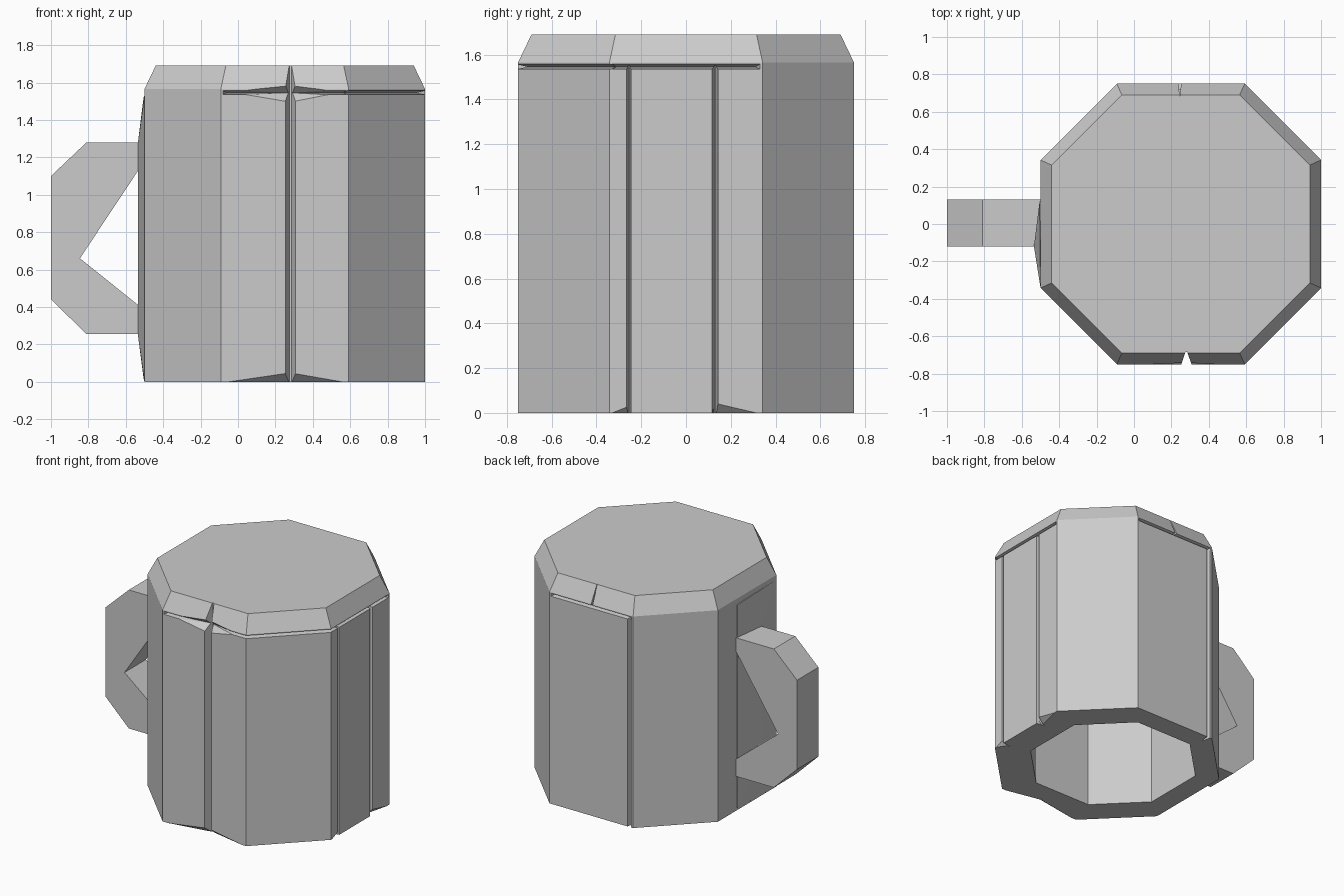
import bpy, bmesh
from math import radians, sin, cos

if "Cube" in bpy.data.objects:
    bpy.data.objects.remove(bpy.data.objects["Cube"])

CX = 0.25          # body axis sits right of the origin


def make(name, bm):
    bmesh.ops.recalc_face_normals(bm, faces=bm.faces)
    me = bpy.data.meshes.new(name)
    bm.to_mesh(me)
    bm.free()
    ob = bpy.data.objects.new(name, me)
    bpy.context.collection.objects.link(ob)
    return ob


def hull(name, pts):
    bm = bmesh.new()
    for p in pts:
        bm.verts.new(p)
    res = bmesh.ops.convex_hull(bm, input=bm.verts)
    junk = [v for v in bm.verts if not v.link_faces]
    bmesh.ops.delete(bm, geom=junk, context='VERTS')
    return make(name, bm)


def octagon(bm, a, c, z, x=CX, y=0.0):
    pts = [(a, -c), (a, c), (c, a), (-c, a), (-a, c), (-a, -c), (-c, -a), (c, -a)]
    return [bm.verts.new((x + px, y + py, z)) for px, py in pts]


def cut(target, pts, angle):
    """Subtract a hull given as (along side, distance from axis, height)."""
    a = radians(angle)
    world = [(CX + d * cos(a) - u * sin(a), d * sin(a) + u * cos(a), z) for u, d, z in pts]
    tool = hull("cutter", world)
    mod = target.modifiers.new("cut", 'BOOLEAN')
    mod.operation = 'DIFFERENCE'
    mod.solver = 'EXACT'
    mod.object = tool
    bpy.context.view_layer.objects.active = target
    bpy.ops.object.modifier_apply(modifier=mod.name)
    bpy.data.objects.remove(tool)


# Body: octagonal shell, bevelled closed top, open underside
bm = bmesh.new()
rings = [octagon(bm, 0.56, 0.24, 1.5, 0.22, 0.03),
         octagon(bm, 0.56, 0.24, 0, 0.22, 0.03),
         octagon(bm, 0.75, 0.342, 0),
         octagon(bm, 0.75, 0.342, 1.565),
         octagon(bm, 0.69, 0.315, 1.69)]
for lo, hi in zip(rings, rings[1:]):
    for i in range(8):
        j = (i + 1) % 8
        bm.faces.new((lo[i], lo[j], hi[j], hi[i]))
bm.faces.new(rings[0])
bm.faces.new(rings[-1])
body = make("mug_body", bm)

# Upright grooves: side angle, position, half width, bottom, top
for ang, u, w, z0, z1 in [(-90, 0.03, 0.025, -0.1, 1.8),
                          (0, -0.255, 0.009, -0.1, 1.55),
                          (0, 0.13, 0.012, -0.1, 1.55),
                          (90, 0.005, 0.006, 1.55, 1.8),
                          (90, 0.31, 0.012, -0.1, 1.55)]:
    cut(body, [p for z in (z0, z1) for p in
               ((u - w * 1.3, 0.765, z), (u + w * 1.3, 0.765, z),
                (u - w * 0.2, 0.685, z), (u + w * 0.2, 0.685, z))], ang)

# Thin gaps below the top: side angle, outer distance
for ang, d in [(-90, 0.75), (-45, 0.771), (0, 0.75), (90, 0.75)]:
    cut(body, [(s * 0.335, d + 0.01, z) for s in (-1, 1) for z in (1.533, 1.56)] +
        [(s * 0.31, d - 0.05, 1.545) for s in (-1, 1)], ang)

# Chipped facets where the front groove meets the top and the foot
cut(body, [(-0.34, 0.76, 1.547), (0.34, 0.76, 1.546), (0.03, 0.76, 1.485),
           (0.03, 0.76, 1.60), (0.03, 0.70, 1.546)], -90)
cut(body, [(-0.34, 0.755, -0.002), (0.34, 0.755, -0.002), (0.03, 0.755, 0.052),
           (0.03, 0.69, -0.002)], -90)
# Chipped foot corners on the right side
for u0, u1, h in [(0.12, 0.342, 0.05), (-0.25, -0.342, 0.035)]:
    cut(body, [(u0, 0.755, -0.002), (u1, 0.755, -0.002), (u0, 0.755, h),
               (u0, 0.70, -0.002)], 0)

# Raised pad that the handle grows from
hull("handle_pad", [(-0.535, -0.12, 0.25), (-0.535, -0.12, 1.28),
                    (-0.505, 0.12, 0.02), (-0.505, 0.12, 1.52),
                    (-0.5, -0.34, 0.0), (-0.5, -0.34, 1.53),
                    (-0.48, 0.12, 0.0), (-0.48, 0.12, 1.53), (-0.48, -0.3, 0.0),
                    (-0.48, -0.3, 1.53)])

# Handle: angular bracket profile extruded across y
profile = [(-0.49, 1.28), (-0.81, 1.28), (-1, 1.10), (-1, 0.44), (-0.81, 0.255),
           (-0.49, 0.255), (-0.49, 0.375), (-0.845, 0.66), (-0.49, 1.195)]
bm = bmesh.new()
face = bm.faces.new([bm.verts.new((x, -0.12, z)) for x, z in profile])
ext = bmesh.ops.extrude_face_region(bm, geom=[face])
bmesh.ops.translate(bm, vec=(0, 0.25, 0),
                    verts=[g for g in ext["geom"] if isinstance(g, bmesh.types.BMVert)])
if not any(abs(f.calc_center_median().y + 0.12) < 1e-4 for f in bm.faces):
    bmesh.ops.holes_fill(bm, edges=bm.edges)
make("handle", bm)
